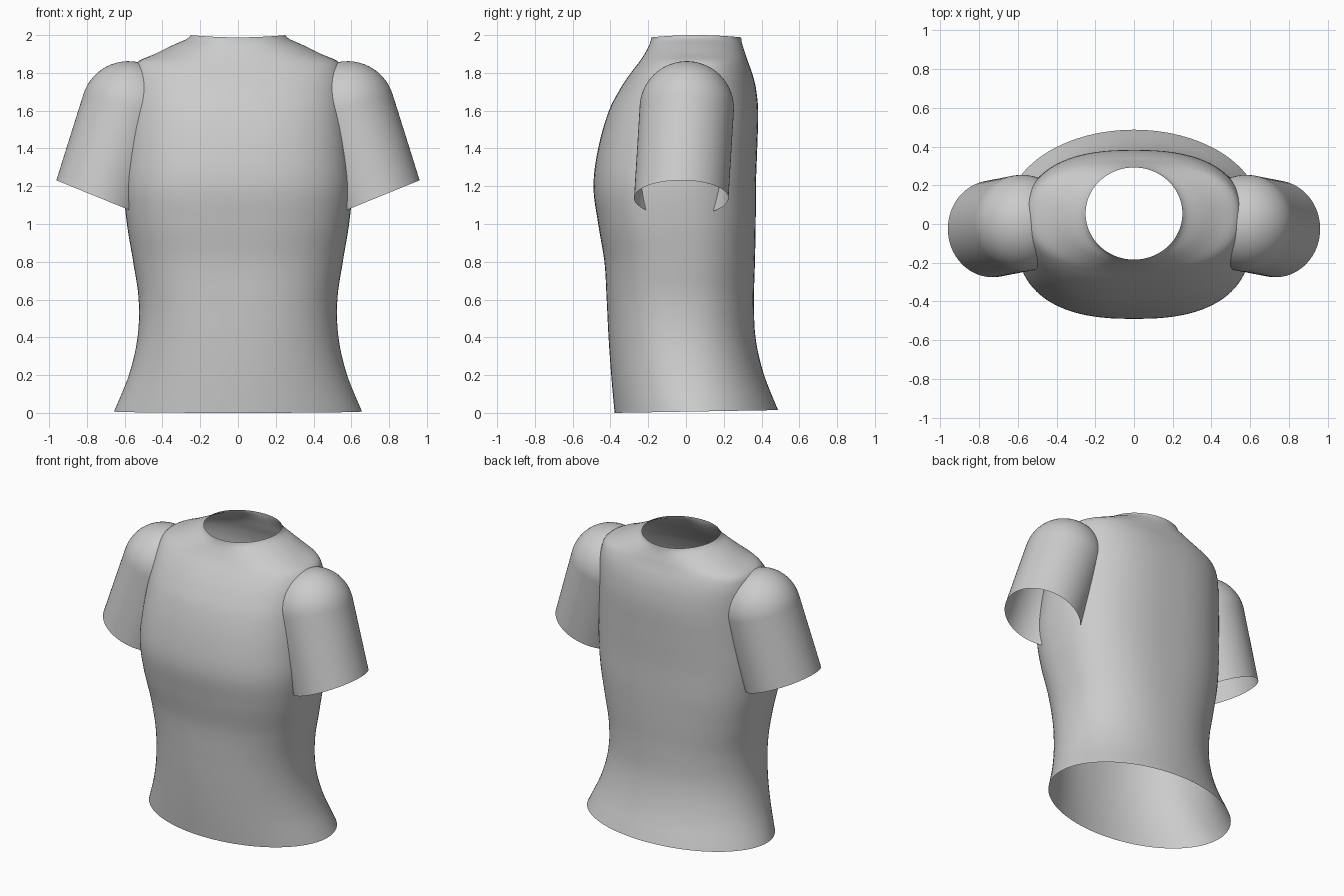
import bpy, bmesh
from math import sin, cos, pi
from mathutils import Vector

if "Cube" in bpy.data.objects:
    bpy.data.objects.remove(bpy.data.objects["Cube"])

# Torso profile: z, half width, front y, back y, superellipse power
PROFILE = [
    (0.00, .656, -.378, .487, 2.0), (0.20, .577, -.396, .412, 2.1),
    (0.40, .532, -.410, .368, 2.2), (0.60, .526, -.420, .360, 2.3),
    (0.80, .555, -.432, .365, 2.4), (1.00, .588, -.465, .369, 2.5),
    (1.20, .606, -.490, .370, 2.5), (1.40, .595, -.465, .377, 2.5),
    (1.60, .578, -.408, .382, 2.5), (1.72, .570, -.346, .370, 2.5),
    (1.80, .558, -.292, .350, 2.5), (1.86, .530, -.246, .328, 2.4),
    (1.90, .440, -.220, .315, 2.3), (1.95, .338, -.196, .300, 2.1),
    (1.98, .270, -.187, .294, 2.0), (2.00, .250, -.184, .292, 2.0)]


def section(z):
    """Smoothly interpolated torso section at height z."""
    i = 0
    while i < len(PROFILE) - 2 and z > PROFILE[i + 1][0]:
        i += 1
    a, b = PROFILE[i], PROFILE[i + 1]
    p, q = PROFILE[max(i - 1, 0)], PROFILE[min(i + 2, len(PROFILE) - 1)]
    h = b[0] - a[0]
    t = min(max((z - a[0]) / h, 0), 1)
    out = []
    for k in range(1, 5):
        m0 = (b[k] - p[k]) / (b[0] - p[0]) * h
        m1 = (q[k] - a[k]) / (q[0] - a[0]) * h
        out.append((2*t**3 - 3*t*t + 1) * a[k] + (t**3 - 2*t*t + t) * m0
                   + (3*t*t - 2*t**3) * b[k] + (t**3 - t*t) * m1)
    return out


def inside_torso(v):
    if v.z > 2:
        return False
    w, f, b, n = section(v.z)
    return abs(v.x / w)**n + abs((v.y - (f + b) / 2) / ((b - f) / 2))**n < 1


def loft(name, rings, cap=False, clip=False):
    """Skin closed rings of points; optionally cap the start and clip at the torso."""
    bm = bmesh.new()
    loops = [[bm.verts.new(p) for p in r] for r in rings]
    for a, b in zip(loops, loops[1:]):
        for i in range(len(a)):
            j = (i + 1) % len(a)
            bm.faces.new((a[i], a[j], b[j], b[i]))
    if cap:
        bm.faces.new(loops[0])
    if clip:
        hidden = [f for f in bm.faces if all(inside_torso(v.co) for v in f.verts)]
        bmesh.ops.delete(bm, geom=hidden, context='FACES')
    bmesh.ops.recalc_face_normals(bm, faces=bm.faces)
    for f in bm.faces:
        f.smooth = True
    me = bpy.data.meshes.new(name)
    bm.to_mesh(me)
    bm.free()
    ob = bpy.data.objects.new(name, me)
    bpy.context.collection.objects.link(ob)
    return ob


# Body of the shirt, open at hem and neck
def torso_ring(z):
    w, f, b, n = section(z)
    ring = []
    for i in range(96):
        c, s = cos(2 * pi * i / 96), sin(2 * pi * i / 96)
        x = w * abs(c)**(2 / n) * (1 if c > 0 else -1)
        y = (f + b) / 2 + (b - f) / 2 * abs(s)**(2 / n) * (1 if s > 0 else -1)
        lift = .015 * (1 + s) / 2 * max(0, 1 - z / .3)
        dip = .012 * s * s * max(0, (z - 1.9) / .1)
        ring.append((x, y, z + lift - dip))
    return ring


heights = [1.7 * i / 50 for i in range(50)] + [1.7 + .3 * i / 24 for i in range(25)]
loft("shirt_body", [torso_ring(z) for z in heights])


# Sleeves: domed shoulder running down into a slightly tilted open cuff
def sleeve_rings(side):
    top, cuff, r = Vector((.58, .004, 1.612)), Vector((.73, -.025, 1.137)), .25
    specs = []
    for i in range(1, 15):
        a = pi / 2 * i / 14
        specs.append((-cos(a) * r, sin(a) * r, 0))
    specs += [(None, r, i / 30) for i in range(1, 31)]
    rings = []
    for offset, rad, t in specs:
        tilt = .307 + .08 * t
        axis = Vector((sin(tilt), 0, -cos(tilt)))
        across = Vector((cos(tilt), 0, sin(tilt)))
        centre = top + axis * offset if offset is not None else top.lerp(cuff, t)
        ring = []
        for k in range(72):
            a = 2 * pi * k / 72
            p = centre + across * (rad * cos(a)) + Vector((0, rad * sin(a), 0))
            ring.append((p.x * side, p.y, p.z))
        rings.append(ring)
    return rings


for side, label in ((-1, "right"), (1, "left")):
    loft(label + "_sleeve", sleeve_rings(side), cap=True, clip=True)
